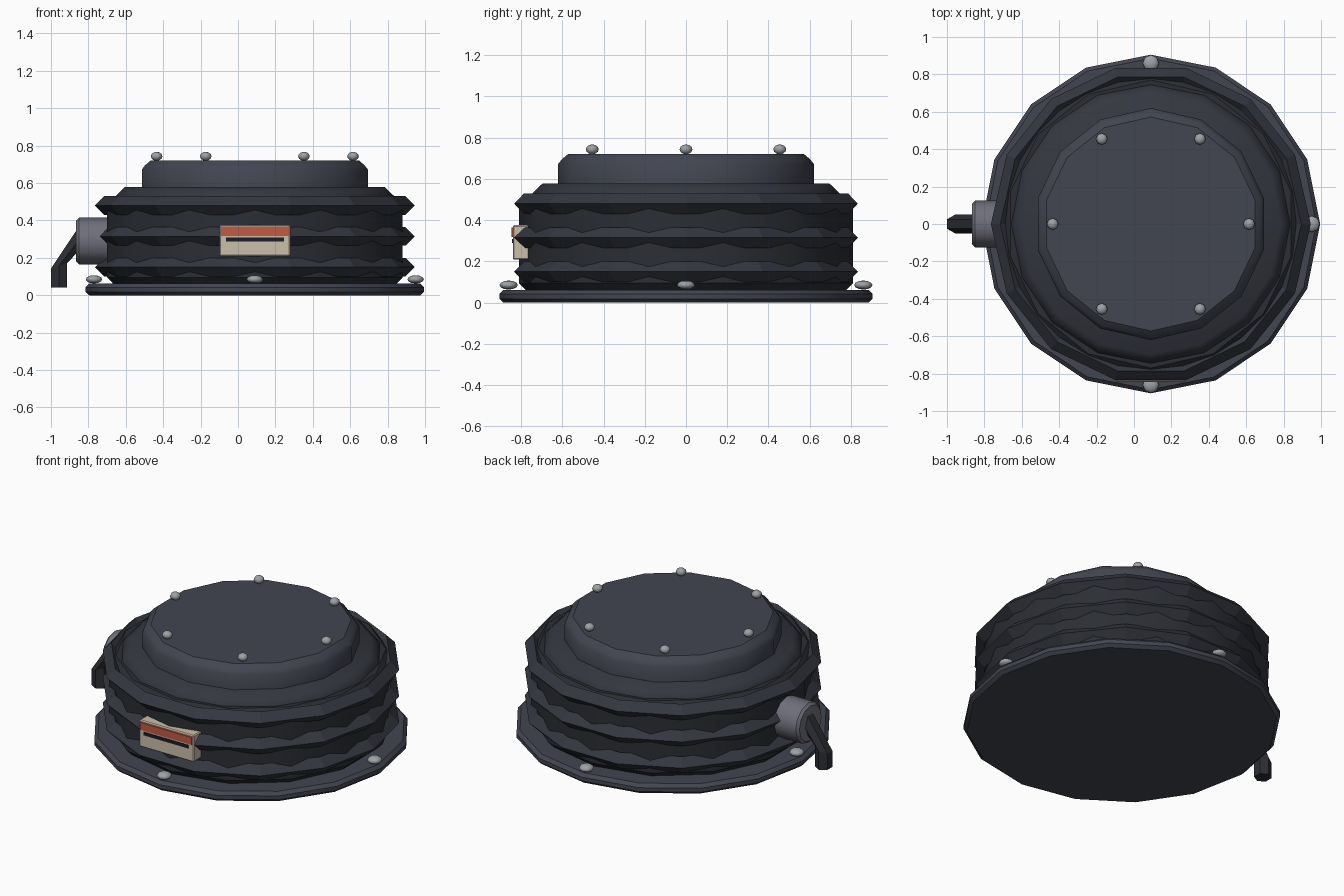
import bpy, bmesh
from math import sin, cos, pi
from mathutils import Vector

if "Cube" in bpy.data.objects:
    bpy.data.objects.remove(bpy.data.objects["Cube"])

CX = 0.09  # axis of the round body


def mat(name, rgb):
    m = bpy.data.materials.new(name)
    m.diffuse_color = (*rgb, 1)
    m.use_nodes = True
    m.node_tree.nodes["Principled BSDF"].inputs["Base Color"].default_value = m.diffuse_color
    return m


PLATE = mat("dark_metal", (0.055, 0.06, 0.082))
RUBBER = mat("rubber", (0.024, 0.027, 0.034))
RIB = mat("rib_rubber", (0.034, 0.038, 0.05))
STEEL = mat("steel", (0.34, 0.36, 0.38))
FITTING = mat("fitting_metal", (0.16, 0.16, 0.2))
CREAM = mat("cream", (0.6, 0.52, 0.4))
RED = mat("red", (0.55, 0.1, 0.055))
BLACK = mat("black", (0.012, 0.012, 0.018))


def finish(name, bm, material, smooth=None):
    bmesh.ops.recalc_face_normals(bm, faces=bm.faces)
    me = bpy.data.meshes.new(name)
    bm.to_mesh(me)
    bm.free()
    me.materials.append(material)
    ob = bpy.data.objects.new(name, me)
    bpy.context.collection.objects.link(ob)
    if smooth:
        bpy.ops.object.select_all(action='DESELECT')
        ob.select_set(True)
        bpy.context.view_layer.objects.active = ob
        bpy.ops.object.shade_smooth_by_angle(angle=smooth)
    return ob


def bridge(bm, rings, closed=False):
    n = len(rings[0])
    pairs = list(zip(rings, rings[1:])) + ([(rings[-1], rings[0])] if closed else [])
    for a, b in pairs:
        for i in range(n):
            j = (i + 1) % n
            bm.faces.new((a[i], a[j], b[j], b[i]))
    if not closed:
        bm.faces.new(rings[0])
        bm.faces.new(rings[-1])


def lathe(name, profile, sides, material, start=pi / 2, closed=False, smooth=None):
    """Turn (radius, z) points around the body axis."""
    bm = bmesh.new()
    rings = [[bm.verts.new((CX + r * cos(start + 2 * pi * i / sides),
                            r * sin(start + 2 * pi * i / sides), z))
              for i in range(sides)] for r, z in profile]
    bridge(bm, rings, closed)
    return finish(name, bm, material, smooth)


def sweep_xz(name, sections, ry, sides, material, smooth=None):
    """Tube through ((x, z), (half-width direction x, z)) sections; ry = list of y radii."""
    bm = bmesh.new()
    rings = []
    for ((x, z), (u, w)), y in zip(sections, ry):
        rings.append([bm.verts.new((x + u * sin(2 * pi * i / sides), y * cos(2 * pi * i / sides),
                                    z + w * sin(2 * pi * i / sides))) for i in range(sides)])
    bridge(bm, rings)
    return finish(name, bm, material, smooth)


def box(name, x0, x1, y0, y1, z0, z1, material, bevel=0):
    bm = bmesh.new()
    bmesh.ops.create_cube(bm, size=1)
    for v in bm.verts:
        v.co = Vector(((x0 + x1) / 2 + v.co.x * (x1 - x0), (y0 + y1) / 2 + v.co.y * (y1 - y0),
                       (z0 + z1) / 2 + v.co.z * (z1 - z0)))
    if bevel:
        bmesh.ops.bevel(bm, geom=bm.edges[:], offset=bevel, segments=1, affect='EDGES')
    return finish(name, bm, material)


def bolt(name, radius, angle, z, r, h):
    bm = bmesh.new()
    bmesh.ops.create_uvsphere(bm, u_segments=8, v_segments=6, radius=1)
    for v in bm.verts:
        v.co = Vector((CX + radius * cos(angle) + v.co.x * r,
                       radius * sin(angle) + v.co.y * r, z + v.co.z * h))
    return finish(name, bm, STEEL, pi / 3)


# Base flange
lathe("base_plate", [(0.885, 0), (0.905, 0.018), (0.905, 0.042), (0.885, 0.062)],
      16, PLATE, smooth=0.6)

# Bellows wall and its three ribs
lathe("bellows_wall", [(0.77, 0.055), (0.81, 0.095), (0.81, 0.49), (0.77, 0.53)],
      14, RUBBER, smooth=0.6)
for k, z in enumerate((0.15, 0.315, 0.48)):
    lathe(f"bellows_rib_{k + 1}", [(0.855, z), (0.805, z + 0.05), (0.755, z), (0.805, z - 0.05)],
          14, RIB, start=0, closed=True)

# Shoulder disc and top plate
lathe("shoulder_disc", [(0.745, 0.5), (0.745, 0.53), (0.695, 0.578)], 16, RIB, smooth=1.0)
lathe("top_plate", [(0.62, 0.56), (0.62, 0.672), (0.602, 0.695), (0.572, 0.72)],
      14, PLATE, smooth=0.7)

# Bolts
for i in range(6):
    bolt(f"top_bolt_{i + 1}", 0.525, i * pi / 3, 0.743, 0.031, 0.024)
for i in range(4):
    bolt(f"base_bolt_{i + 1}", 0.86, i * pi / 2, 0.085, 0.044, 0.022)

# Front label
box("label_plate", -0.1, 0.28, -0.84, -0.76, 0.208, 0.375, CREAM, 0.006)
box("label_stripe", -0.09, 0.27, -0.846, -0.82, 0.318, 0.364, RED)
box("label_slot", -0.065, 0.245, -0.844, -0.82, 0.288, 0.308, BLACK)

# Side air fitting
R = 0.125
sweep_xz("air_fitting", [((-0.66, 0.29), (0, R)), ((-0.85, 0.29), (0, R)),
                         ((-0.865, 0.29), (0, R - 0.015))], [R, R, R - 0.015], 12, FITTING, 0.6)

# Bent hose
sweep_xz("air_hose", [((-0.82, 0.335), (0.041, -0.029)), ((-0.957, 0.157), (0.049, 0.015)),
                      ((-0.957, 0.042), (0.049, 0))], [0.05] * 3, 6, RUBBER)
